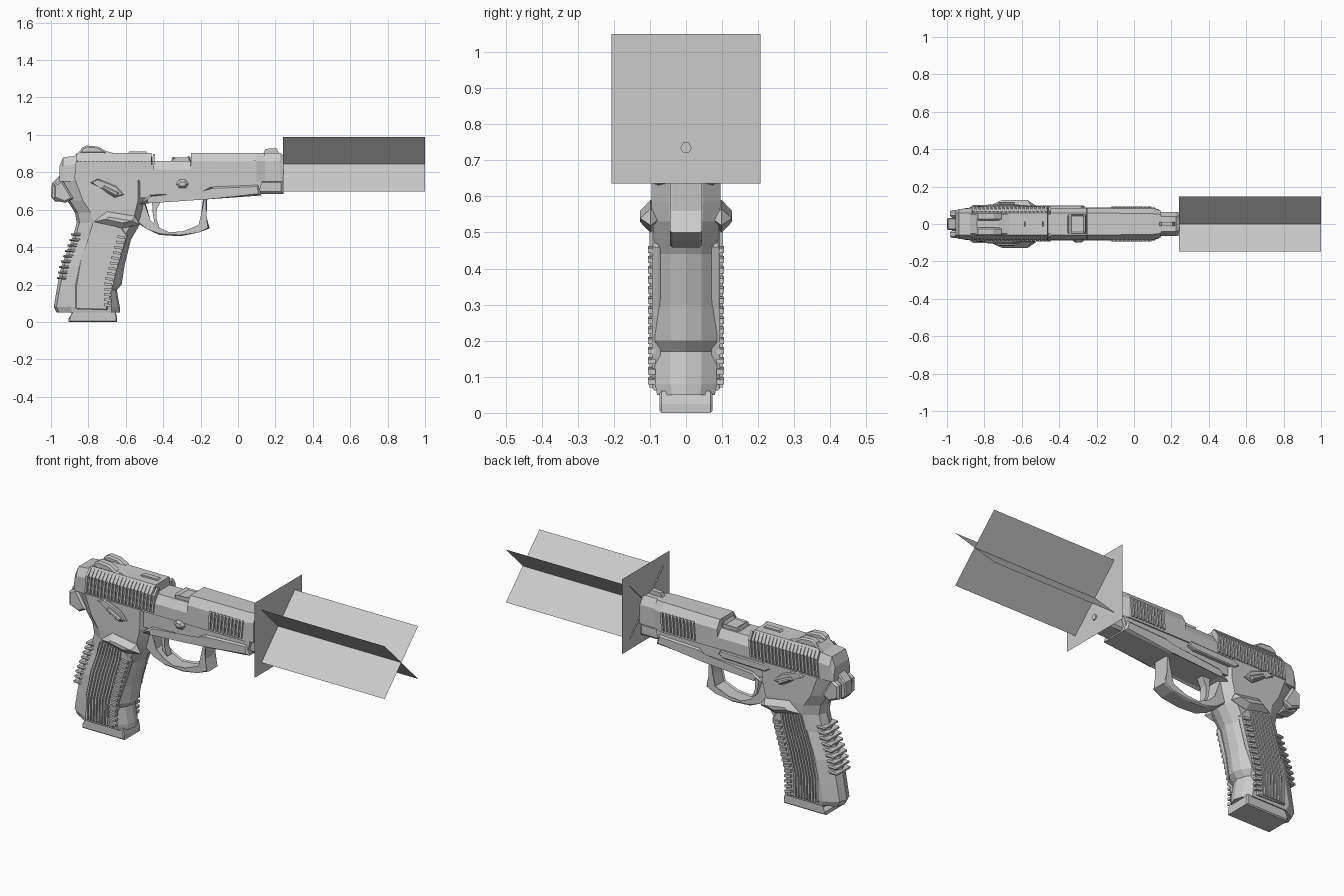
import bpy, bmesh, math
from mathutils import Vector


def finish(name, bm):
    bmesh.ops.recalc_face_normals(bm, faces=bm.faces[:])
    me = bpy.data.meshes.new(name)
    bm.to_mesh(me)
    bm.free()
    ob = bpy.data.objects.new(name, me)
    bpy.context.collection.objects.link(ob)
    return ob


def add_slab(bm, pts, y0, y1, chamfer=0.0):
    """Extrude an xz outline from y0 to y1, chamfering the caps."""
    a = [bm.verts.new((x, y0, z)) for x, z in pts]
    b = [bm.verts.new((x, y1, z)) for x, z in pts]
    n = len(pts)
    caps = [bm.faces.new(a), bm.faces.new(b[::-1])]
    for i in range(n):
        bm.faces.new((a[i], b[i], b[(i + 1) % n], a[(i + 1) % n]))
    if chamfer:
        edges = [e for f in caps for e in f.edges]
        bmesh.ops.bevel(bm, geom=edges, offset=chamfer, segments=1,
                        affect='EDGES', clamp_overlap=True)


def slab(name, pts, half, chamfer=0.0):
    bm = bmesh.new()
    add_slab(bm, pts, -half, half, chamfer)
    return finish(name, bm)


def side_slabs(name, outlines, y0, y1, chamfer=0.0, sides=(1, -1)):
    bm = bmesh.new()
    for pts in outlines:
        for s in sides:
            add_slab(bm, pts, s * y0, s * y1, chamfer)
    return finish(name, bm)


def loft(name, rings):
    bm = bmesh.new()
    vs = [[bm.verts.new(p) for p in r] for r in rings]
    n = len(vs[0])
    for a, b in zip(vs, vs[1:]):
        for i in range(n):
            bm.faces.new((a[i], a[(i + 1) % n], b[(i + 1) % n], b[i]))
    bm.faces.new(vs[0])
    bm.faces.new(vs[-1])
    return finish(name, bm)


def lerp_table(table, z):
    for (z0, v0), (z1, v1) in zip(table, table[1:]):
        if z <= z1:
            return v0 + (v1 - v0) * (z - z0) / (z1 - z0)
    return table[-1][1]


# Slide: chamfered section lofted along x, dipping at the ejection port
def slide_ring(x, top, w=0.086, t=0.06):
    sh = top - 0.045
    half = [(w, 0.752), (w, sh), (t, top)]
    return [(x, y, z) for y, z in half] + [(x, -y, z) for y, z in half[::-1]]


loft("slide", [slide_ring(*s) for s in (
    (-0.955, 0.83, 0.07), (-0.935, 0.88, 0.08), (-0.865, 0.888), (-0.85, 0.904),
    (-0.462, 0.904), (-0.46, 0.86), (-0.255, 0.86), (-0.25, 0.904),
    (0.10, 0.904, 0.086, 0.055), (0.145, 0.904, 0.07, 0.05))])
loft("slide_nose", [slide_ring(*s) for s in (
    (0.12, 0.904, 0.065, 0.04), (0.225, 0.904, 0.065, 0.04), (0.243, 0.89, 0.06, 0.035))])
slab("chamber_block", [(-0.36, 0.85), (-0.35, 0.882), (-0.335, 0.872), (-0.27, 0.874),
                       (-0.26, 0.89), (-0.252, 0.85)], 0.05, 0.008)

# Gripping ridges on the slide
bm = bmesh.new()
for start, count, top in ((-0.875, 20, 0.898), (-0.12, 10, 0.865)):
    for i in range(count):
        x = start + i * 0.0215
        lean = 0.012
        for s in (1, -1):
            ring = []
            for y, z in ((0.08, 0.762), (0.094, 0.765), (0.094, 0.858),
                         (0.066 if top > 0.88 else 0.09, top), (0.05, top - 0.01)):
                ring.append((y * s, z, x + lean * (z - 0.762) / 0.14))
            a = [bm.verts.new((q, y, z)) for y, z, q in ring]
            b = [bm.verts.new((q + 0.012, y, z)) for y, z, q in ring]
            bm.faces.new(a)
            bm.faces.new(b[::-1])
            for k in range(5):
                bm.faces.new((a[k], b[k], b[(k + 1) % 5], a[(k + 1) % 5]))
finish("slide_ridges", bm)

# Sights and top extractor
slab("front_sight", [(0.135, 0.9), (0.148, 0.925), (0.205, 0.929), (0.222, 0.9)], 0.012)
slab("rear_sight_base", [(-0.885, 0.88), (-0.84, 0.918), (-0.73, 0.918), (-0.65, 0.9)], 0.06, 0.01)
side_slabs("rear_sight_lobes", [[(-0.85, 0.9), (-0.835, 0.93), (-0.81, 0.943), (-0.75, 0.938),
                                 (-0.71, 0.915), (-0.70, 0.9)]], 0.018, 0.063, 0.008)
slab("extractor", [(-0.59, 0.9), (-0.58, 0.912), (-0.49, 0.912), (-0.48, 0.9)], 0.014)

# Frame: recessed upper part, raised lower rail, narrower front end
slab("frame_upper", [(-0.6, 0.755), (-0.6, 0.66), (0.11, 0.68), (0.13, 0.755)], 0.079)
slab("frame_rail", [(-0.53, 0.63), (-0.47, 0.682), (-0.18, 0.69), (-0.14, 0.725), (0.11, 0.735),
                    (0.125, 0.676), (-0.17, 0.655), (-0.48, 0.645)], 0.087, 0.014)
slab("frame_nose", [(0.08, 0.757), (0.08, 0.685), (0.243, 0.685), (0.243, 0.757)], 0.06, 0.012)


# Rear frame and grip: one body lofted up z
def grip_ring(z, xb, xf, w):
    half = [(xf, 0.0), (xf - 0.012, w * 0.5), (xf - 0.045, w), (xb + 0.085, w), (xb + 0.015, w * 0.5)]
    return [(x, -y, z) for x, y in half] + [(xb, 0, z)] + [(x, y, z) for x, y in half[:0:-1]]


BACK = [(0.05, -0.97), (0.08, -0.985), (0.17, -0.97), (0.30, -0.944), (0.44, -0.888),
        (0.53, -0.862), (0.585, -0.872), (0.65, -0.915), (0.76, -0.955)]
FRONT = [(0.05, -0.63), (0.08, -0.632), (0.17, -0.648), (0.20, -0.622), (0.30, -0.607),
         (0.44, -0.572), (0.53, -0.52), (0.585, -0.505), (0.65, -0.49), (0.76, -0.49)]
WIDTH = [(0.05, 0.08), (0.08, 0.086), (0.45, 0.086), (0.56, 0.096), (0.76, 0.094)]
loft("grip_and_rear_frame", [grip_ring(z, lerp_table(BACK, z), lerp_table(FRONT, z), lerp_table(WIDTH, z))
                             for z in (0.05, 0.08, 0.17, 0.2, 0.3, 0.37, 0.44, 0.53, 0.585, 0.65, 0.76)])

# Grip panels with long flowing ridges and short front ticks
side_slabs("grip_panels", [[(-0.78, 0.535), (-0.64, 0.532), (-0.59, 0.46), (-0.645, 0.29), (-0.69, 0.12),
                            (-0.70, 0.062), (-0.87, 0.068), (-0.868, 0.2), (-0.838, 0.34), (-0.80, 0.45)]],
           0.07, 0.094, 0.006)
PB = [(0.07, -0.865), (0.2, -0.862), (0.34, -0.832), (0.45, -0.795), (0.525, -0.772)]
PF = [(0.07, -0.725), (0.2, -0.722), (0.34, -0.685), (0.45, -0.652), (0.525, -0.64)]
strips = []
for i in range(8):
    u, v = (i + 0.15) / 8, (i + 0.75) / 8
    left = [(b[1] + (f[1] - b[1]) * u, b[0]) for b, f in zip(PB, PF)]
    right = [(b[1] + (f[1] - b[1]) * v, b[0]) for b, f in zip(PB, PF)]
    strips.append(left + right[::-1])
side_slabs("grip_ridges", strips, 0.09, 0.101)
ticks = []
for i in range(14):
    z = 0.085 + i * 0.028
    x = lerp_table(PF, z)
    ticks.append([(x + 0.008, z), (x + 0.048, z - 0.006), (x + 0.048, z + 0.008), (x + 0.008, z + 0.014)])
side_slabs("grip_ticks", ticks, 0.085, 0.106)

# Backstrap ribs
bm = bmesh.new()
for i in range(9):
    z = 0.23 + i * 0.029
    x = lerp_table(BACK, z)
    add_slab(bm, [(x + 0.05, z - 0.004), (x - 0.01, z), (x - 0.01, z + 0.01), (x + 0.05, z + 0.016)],
             -0.06, 0.06, 0.02)
finish("backstrap_ribs", bm)

# Magazine floor plate
slab("magazine_base", [(-0.89, 0.06), (-0.885, 0.035), (-0.905, 0.02), (-0.905, 0.0), (-0.647, 0.0),
                       (-0.647, 0.025), (-0.655, 0.06)], 0.074, 0.006)

# Trigger guard and trigger
slab("trigger_guard", [(-0.525, 0.64), (-0.545, 0.535), (-0.485, 0.495), (-0.42, 0.465), (-0.31, 0.458),
                       (-0.21, 0.478), (-0.152, 0.5), (-0.175, 0.56), (-0.165, 0.67), (-0.185, 0.67),
                       (-0.19, 0.575), (-0.205, 0.513), (-0.29, 0.478), (-0.37, 0.472), (-0.43, 0.5),
                       (-0.475, 0.54), (-0.495, 0.64)], 0.045, 0.007)
slab("trigger", [(-0.46, 0.66), (-0.405, 0.66), (-0.435, 0.6), (-0.435, 0.55), (-0.42, 0.505),
                 (-0.447, 0.53), (-0.457, 0.59)], 0.02)

# Hammer and rear tang
slab("hammer", [(-0.945, 0.79), (-0.995, 0.74), (-1.0, 0.67), (-0.98, 0.645), (-0.92, 0.64), (-0.88, 0.7)],
     0.032, 0.006)
side_slabs("rear_tangs", [[(-0.94, 0.76), (-0.985, 0.735), (-0.985, 0.66), (-0.925, 0.636), (-0.88, 0.66)]],
           0.036, 0.075, 0.01)

# Thumb rests, safety levers, pins and slide catch
side_slabs("thumb_rests", [[(-0.77, 0.535), (-0.70, 0.59), (-0.55, 0.565), (-0.525, 0.52), (-0.62, 0.5)]],
           0.07, 0.127, 0.03)
side_slabs("safety_levers", [[(-0.79, 0.745), (-0.75, 0.765), (-0.65, 0.725), (-0.61, 0.68), (-0.66, 0.665),
                              (-0.72, 0.71)]], 0.085, 0.105, 0.005)
side_slabs("safety_thumb_pads", [[(-0.73, 0.715), (-0.715, 0.73), (-0.635, 0.69), (-0.65, 0.67)]],
           0.09, 0.118, 0.006)
hexagon = [(-0.297 + 0.034 * math.cos(k * math.pi / 3), 0.738 + 0.026 * math.sin(k * math.pi / 3))
           for k in range(6)]
side_slabs("takedown_pin", [hexagon], 0.07, 0.098, 0.012, sides=(-1,))
side_slabs("slide_catch", [[(-0.58, 0.73), (-0.55, 0.75), (-0.28, 0.755), (-0.265, 0.73), (-0.3, 0.715),
                            (-0.55, 0.71)]], 0.075, 0.1, 0.005, sides=(1,))

# Guide rod tip at the nose
bpy.ops.mesh.primitive_cylinder_add(vertices=6, radius=0.016, depth=0.04, location=(0.232, 0, 0.735),
                                    rotation=(0, math.pi / 2, 0))
bpy.context.object.name = "guide_rod"


# Muzzle flash cards: one square facing forward, two crossed along the bore
def card(name, corners):
    bm = bmesh.new()
    bm.faces.new([bm.verts.new(Vector(c)) for c in corners])
    return finish(name, bm)


C, R, Q = 0.843, 0.207, 0.146
card("flash_front", [(0.246, -R, C - R), (0.246, R, C - R), (0.246, R, C + R), (0.246, -R, C + R)])
for s, side in ((1, "a"), (-1, "b")):
    card("flash_cross_" + side, [(0.24, -Q * s, C - Q), (1.0, -Q * s, C - Q),
                                 (1.0, Q * s, C + Q), (0.24, Q * s, C + Q)])
